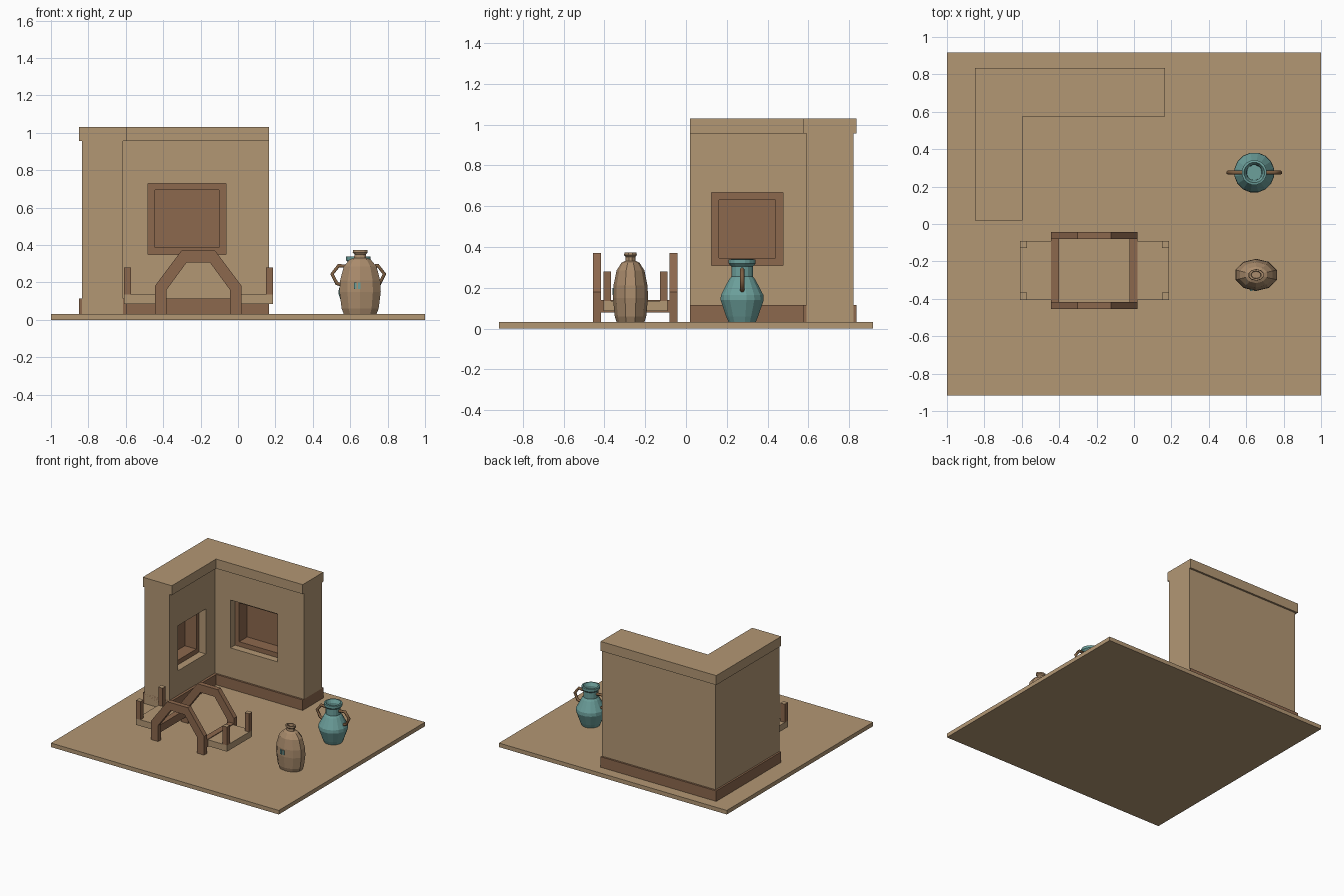
import bpy, bmesh, math
from mathutils import Vector

cube = bpy.data.objects.get("Cube")
if cube:
    bpy.data.objects.remove(cube, do_unlink=True)


def material(name, rgb):
    m = bpy.data.materials.new(name)
    m.use_nodes = True
    m.diffuse_color = (*rgb, 1)
    m.node_tree.nodes["Principled BSDF"].inputs["Base Color"].default_value = (*rgb, 1)
    return m


TAN = material("sandstone", (0.45, 0.31, 0.175))
BROWN = material("clay_brown", (0.265, 0.138, 0.075))
TEAL = material("teal_glaze", (0.15, 0.35, 0.33))
POT = material("pale_clay", (0.40, 0.26, 0.15))
GRIP = material("handle_brown", (0.21, 0.115, 0.055))


def finish(name, bm, *mats):
    bmesh.ops.recalc_face_normals(bm, faces=bm.faces)
    mesh = bpy.data.meshes.new(name)
    bm.to_mesh(mesh)
    bm.free()
    for m in mats:
        mesh.materials.append(m)
    ob = bpy.data.objects.new(name, mesh)
    bpy.context.collection.objects.link(ob)
    return ob


def box_bm(lo, hi):
    bm = bmesh.new()
    bmesh.ops.create_cube(bm, size=1)
    lo, hi = Vector(lo), Vector(hi)
    for v in bm.verts:
        v.co = (lo + hi) / 2 + v.co * (hi - lo)
    return bm


def box(name, lo, hi, mat):
    return finish(name, box_bm(lo, hi), mat)


def prism(name, points, offset, mat):
    bm = bmesh.new()
    face = bm.faces.new([bm.verts.new(p) for p in points])
    ext = bmesh.ops.extrude_face_region(bm, geom=[face])["geom"]
    bmesh.ops.translate(bm, vec=offset, verts=[v for v in ext if isinstance(v, bmesh.types.BMVert)])
    return finish(name, bm, mat)


def corner_block(name, x0, xi, yi, y1, z0, z1, mat):
    # L-shaped footprint shared by the wall, its base and its cap
    xe, ye = 0.165, 0.02
    plan = [(x0, ye), (xi, ye), (xi, yi), (xe, yi), (xe, y1), (x0, y1)]
    return prism(name, [(x, y, z0) for x, y in plan], (0, 0, z1 - z0), mat)


def lathe(name, profile, centre, sides, mat, squash=1.0):
    bm = bmesh.new()
    rings = []
    for r, z in profile:
        ring = []
        for i in range(sides):
            a = 2 * math.pi * (i + 0.5) / sides
            ring.append(bm.verts.new((centre[0] + r * math.cos(a),
                                      centre[1] + r * squash * math.sin(a), z)))
        rings.append(ring)
    for low, high in zip(rings, rings[1:]):
        for i in range(sides):
            j = (i + 1) % sides
            bm.faces.new((low[i], low[j], high[j], high[i]))
    bm.faces.new(rings[0])
    bm.faces.new(rings[-1])
    return finish(name, bm, mat)


# Floor and corner wall
box("floor", (-1, -0.917, 0), (1, 0.917, 0.032), TAN)
wall = corner_block("wall", -0.835, -0.615, 0.59, 0.82, 0.032, 0.96, TAN)
corner_block("wall_base", -0.85, -0.595, 0.575, 0.835, 0.03, 0.115, BROWN)
corner_block("wall_cap", -0.85, -0.595, 0.575, 0.835, 0.955, 1.03, TAN)

# Window recesses, each lined with a stepped brown niche
STEP, DEEP = 0.058, 0.1
windows = [
    ("back_window", (-0.48, 0.59, 0.35), (-0.065, 0.59, 0.73), Vector((0, -1, 0))),
    ("side_window", (-0.615, 0.125, 0.31), (-0.615, 0.475, 0.667), Vector((1, 0, 0))),
]
for name, lo, hi, out in windows:
    lo, hi = Vector(lo), Vector(hi)

    def span(near, far):
        a, b = lo + out * near, hi + out * far
        return [min(p) for p in zip(a, b)], [max(p) for p in zip(a, b)]

    cutter = box(name + "_cutter", *span(0.03, -STEP - DEEP - 0.02), TAN)
    cutter.hide_render = True
    mod = wall.modifiers.new(name, "BOOLEAN")
    mod.object, mod.operation, mod.solver = cutter, "DIFFERENCE", "EXACT"
    bpy.context.view_layer.update()
    cut = bpy.data.meshes.new_from_object(wall.evaluated_get(bpy.context.evaluated_depsgraph_get()))
    wall.modifiers.clear()
    wall.data = cut
    bpy.data.objects.remove(cutter, do_unlink=True)

    bm = box_bm(*span(-STEP, -STEP - DEEP - 0.02))
    bm.normal_update()
    front = max(bm.faces, key=lambda f: f.normal.dot(out))
    bmesh.ops.inset_region(bm, faces=[front], thickness=0.052)
    bmesh.ops.translate(bm, vec=out * 0, verts=front.verts)
    ext = bmesh.ops.extrude_discrete_faces(bm, faces=[front])["faces"][0]
    bmesh.ops.translate(bm, vec=-out * DEEP, verts=ext.verts)
    finish(name + "_niche", bm, BROWN)

# Pair of angular arches
MID = -0.2125
half_outer = [(0.2325, 0.032), (0.2325, 0.18), (0.09, 0.37)]
half_inner = [(0.062, 0.307), (0.17, 0.16), (0.17, 0.032)]
right = half_outer
left = [(-x, z) for x, z in reversed(half_outer)]
inner = [(-x, z) for x, z in reversed(half_inner)] + half_inner
outline = right + left + inner
for name, y in (("front_arch", -0.455), ("rear_arch", -0.08)):
    prism(name, [(MID + x, y, z) for x, z in outline], (0, 0.038, 0), BROWN)

# Trays at both ends with corner posts and a beam joining the arches
for side, x_out, x_in in (("right", -0.61, -0.42), ("left", 0.187, -0.005)):
    sign = 1 if x_in > x_out else -1
    xs = sorted((x_out, x_in))
    box(side + "_tray", (xs[0], -0.405, 0.085), (xs[1], -0.09, 0.135), TAN)
    bx = sorted((x_in - sign * 0.025, x_in + sign * 0.02))
    box(side + "_beam", (bx[0], -0.42, 0.08), (bx[1], -0.075, 0.14), BROWN)
    px = sorted((x_out, x_out + sign * 0.038))
    for end, y in (("front", -0.405), ("rear", -0.128)):
        post = box(f"{side}_{end}_post", (px[0], y, 0.134), (px[1], y + 0.038, 0.28), BROWN)
        post.data.materials.append(TAN)
        for f in post.data.polygons:
            f.material_index = int(f.normal.z > 0.5)

# Teal jar with a hollow mouth
JX, JY = 0.643, 0.275
lathe("teal_jar", [(0.068, 0.032), (0.08, 0.06), (0.108, 0.14), (0.106, 0.165), (0.066, 0.24),
                   (0.054, 0.255), (0.054, 0.305), (0.067, 0.318), (0.067, 0.338),
                   (0.055, 0.34), (0.042, 0.315), (0.04, 0.25)], (JX, JY), 16, TEAL)

# Jar handles
for side, s in (("left", 1), ("right", -1)):
    curve = bpy.data.curves.new(side + "_jar_handle", "CURVE")
    curve.dimensions = "3D"
    curve.bevel_depth, curve.bevel_resolution, curve.use_fill_caps = 0.011, 1, True
    path = [(0.05, 0.285), (0.105, 0.29), (0.14, 0.245), (0.115, 0.195), (0.085, 0.185)]
    spline = curve.splines.new("POLY")
    spline.points.add(len(path) - 1)
    for p, (x, z) in zip(spline.points, path):
        p.co = (JX + s * x, JY, z, 1)
    curve.materials.append(GRIP)
    bpy.context.collection.objects.link(bpy.data.objects.new(side + "_jar_handle", curve))

# Flattened clay bottle
BX, BY = 0.653, -0.272
lathe("clay_bottle", [(0.092, 0.032), (0.104, 0.06), (0.116, 0.15), (0.113, 0.21), (0.092, 0.285),
                      (0.06, 0.322), (0.034, 0.332), (0.032, 0.35), (0.042, 0.36), (0.04, 0.373),
                      (0.028, 0.373), (0.025, 0.345)], (BX, BY), 10, POT, 0.74)

# Small painted marks on the bottle front
for i, (x, z0, z1) in enumerate(((0.619, 0.165, 0.2), (0.642, 0.165, 0.2))):
    box(f"bottle_mark_{i + 1}", (x, -0.359, z0), (x + 0.014, -0.351, z1), TEAL)
